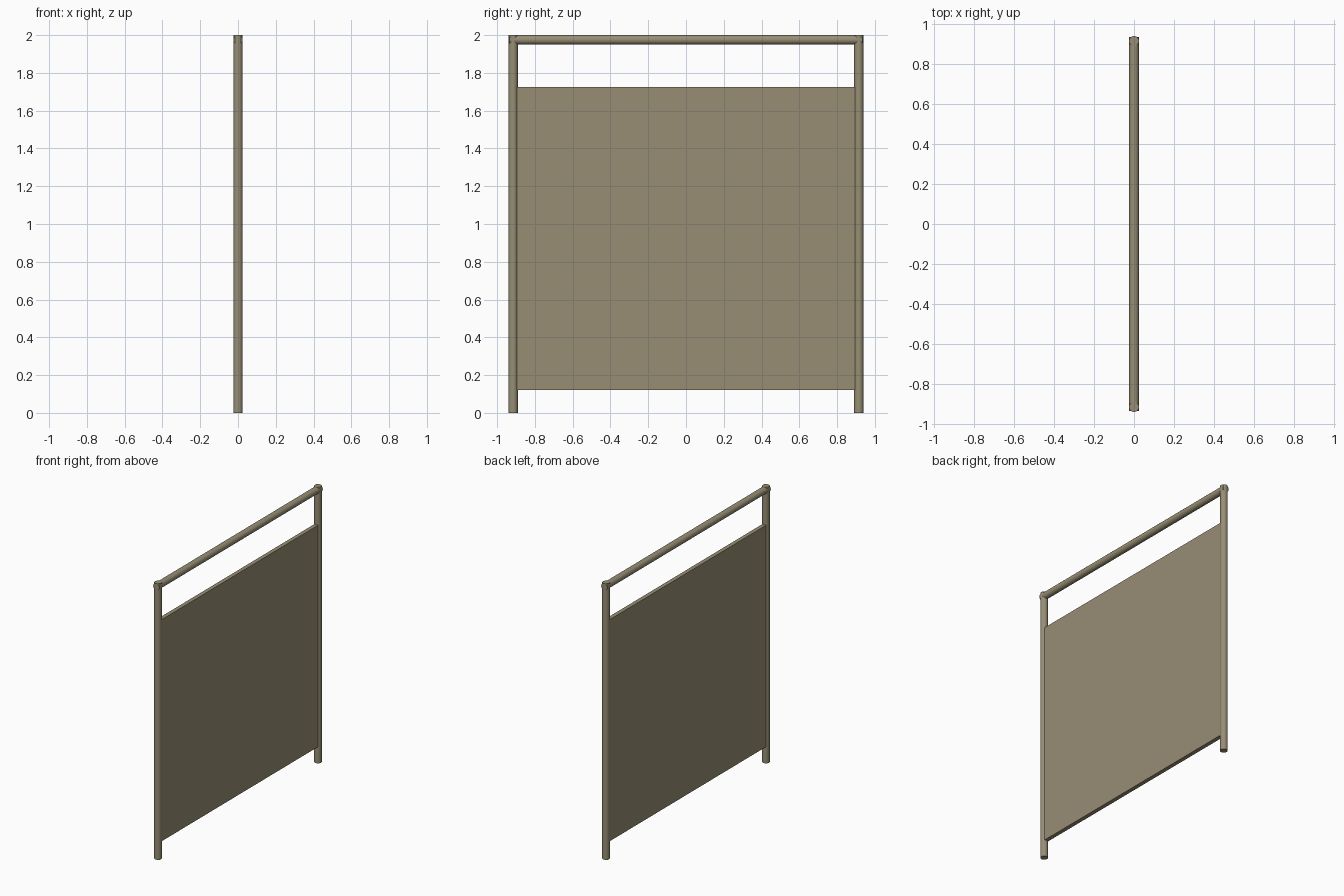
import bpy
import math

if "Cube" in bpy.data.objects:
    bpy.data.objects.remove(bpy.data.objects["Cube"])

R = 0.025        # tube radius
POST_Y = 0.915   # post axis offset

mat = bpy.data.materials.new("olive_beige")
mat.diffuse_color = (0.31, 0.27, 0.175, 1.0)
mat.use_nodes = True
mat.node_tree.nodes["Principled BSDF"].inputs["Base Color"].default_value = mat.diffuse_color


def tube(name, loc, length, rot=(0, 0, 0)):
    bpy.ops.mesh.primitive_cylinder_add(vertices=20, radius=R, depth=length,
                                        location=loc, rotation=rot)
    ob = bpy.context.object
    ob.name = name
    ob.data.materials.append(mat)
    bpy.ops.object.shade_smooth_by_angle(angle=math.radians(35))
    return ob


# Upright posts
for side, label in ((-1, "front"), (1, "back")):
    tube(label + "_post", (0, side * POST_Y, 1.0), 2.0)

# Top rail, crossing through both posts
tube("top_rail", (0, 0, 2.0 - R), 2 * 0.935, (math.radians(90), 0, 0))

# Flat infill panel, edges buried in the posts
bpy.ops.mesh.primitive_cube_add(size=1, location=(0, 0, (0.12 + 1.725) / 2))
panel = bpy.context.object
panel.name = "infill_panel"
panel.scale = (0.03, 1.80, 1.725 - 0.12)
bpy.ops.object.transform_apply(location=False, rotation=False, scale=True)
panel.data.materials.append(mat)
